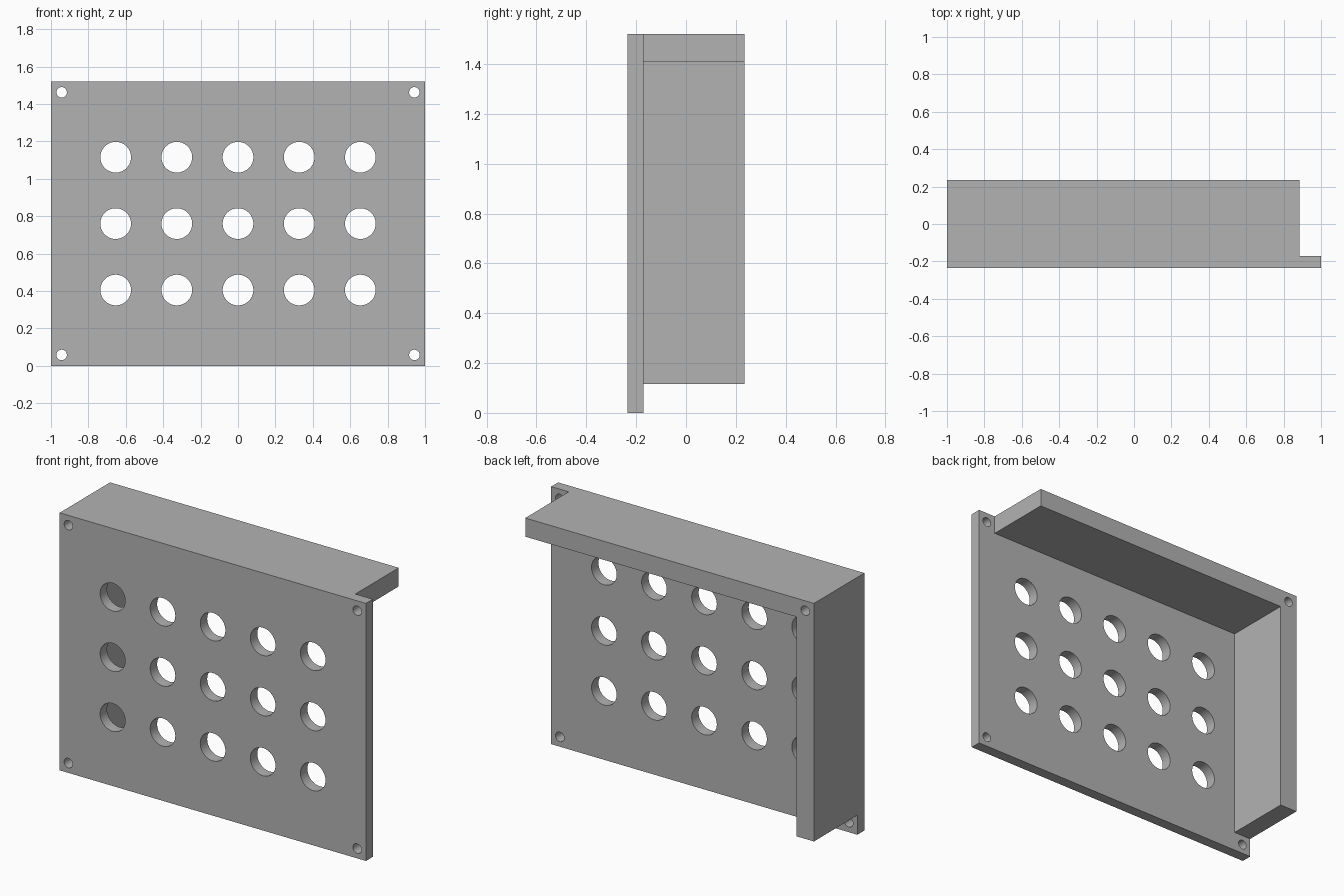
import bpy
import bmesh
from mathutils import Matrix, Vector

cube = bpy.data.objects.get("Cube")
if cube:
    bpy.data.objects.remove(cube, do_unlink=True)

W, D, H = 2.0, 0.47, 1.52      # overall size
WALL = 0.115                   # thickness of the rear walls
PLATE_BACK = -0.17             # rear surface of the front plate

grey = bpy.data.materials.new("grey")
grey.use_nodes = True
grey.diffuse_color = (0.45, 0.45, 0.45, 1)
grey.node_tree.nodes["Principled BSDF"].inputs["Base Color"].default_value = grey.diffuse_color


def add_object(name, bm):
    mesh = bpy.data.meshes.new(name)
    bm.to_mesh(mesh)
    bm.free()
    mesh.materials.append(grey)
    obj = bpy.data.objects.new(name, mesh)
    bpy.context.collection.objects.link(obj)
    return obj


def box(name, low, high):
    low, high = Vector(low), Vector(high)
    bm = bmesh.new()
    bmesh.ops.create_cube(bm, size=1, matrix=Matrix.Translation((low + high) / 2)
                          @ Matrix.Diagonal((*(high - low), 1)))
    return add_object(name, bm)


def drills(name, radius, xs, zs):
    bm = bmesh.new()
    for x in xs:
        for z in zs:
            bmesh.ops.create_cone(bm, cap_ends=True, segments=64, radius1=radius,
                                  radius2=radius, depth=1,
                                  matrix=Matrix.Translation((x, 0, z))
                                  @ Matrix.Rotation(1.5707963, 4, "X"))
    return add_object(name, bm)


# Solid block, later carved to a plate with a top flange and one side wall
panel = box("panel_bracket", (-W / 2, -D / 2, 0), (W / 2, D / 2, H))

cutters = [
    # open space behind the plate
    box("cavity_cutter", (-W / 2 + WALL, PLATE_BACK, -1), (W, 1, H - WALL + 0.005)),
    # steps along the bottom and the left edge
    box("bottom_cutter", (-W, PLATE_BACK, -1), (W, 1, WALL)),
    box("side_cutter", (W / 2 - WALL, PLATE_BACK, -1), (W, 1, H + 1)),
    # grid of large holes and the four corner screw holes
    drills("hole_cutter", 0.082, [0.327 * i for i in range(-2, 3)],
           [H / 2 + 0.355 * j for j in (-1, 0, 1)]),
    drills("screw_cutter", 0.028, (-0.943, 0.943), (0.058, H - 0.058)),
]

bpy.ops.object.select_all(action="DESELECT")
bpy.context.view_layer.objects.active = panel
panel.select_set(True)
for cutter in cutters:
    cutter.hide_render = True
    mod = panel.modifiers.new(cutter.name, "BOOLEAN")
    mod.operation = "DIFFERENCE"
    mod.solver = "EXACT"
    mod.object = cutter
    bpy.ops.object.modifier_apply(modifier=mod.name)
    bpy.data.objects.remove(cutter, do_unlink=True)

# Smooth hole walls, crisp edges
bpy.ops.object.shade_smooth_by_angle(angle=0.5)
